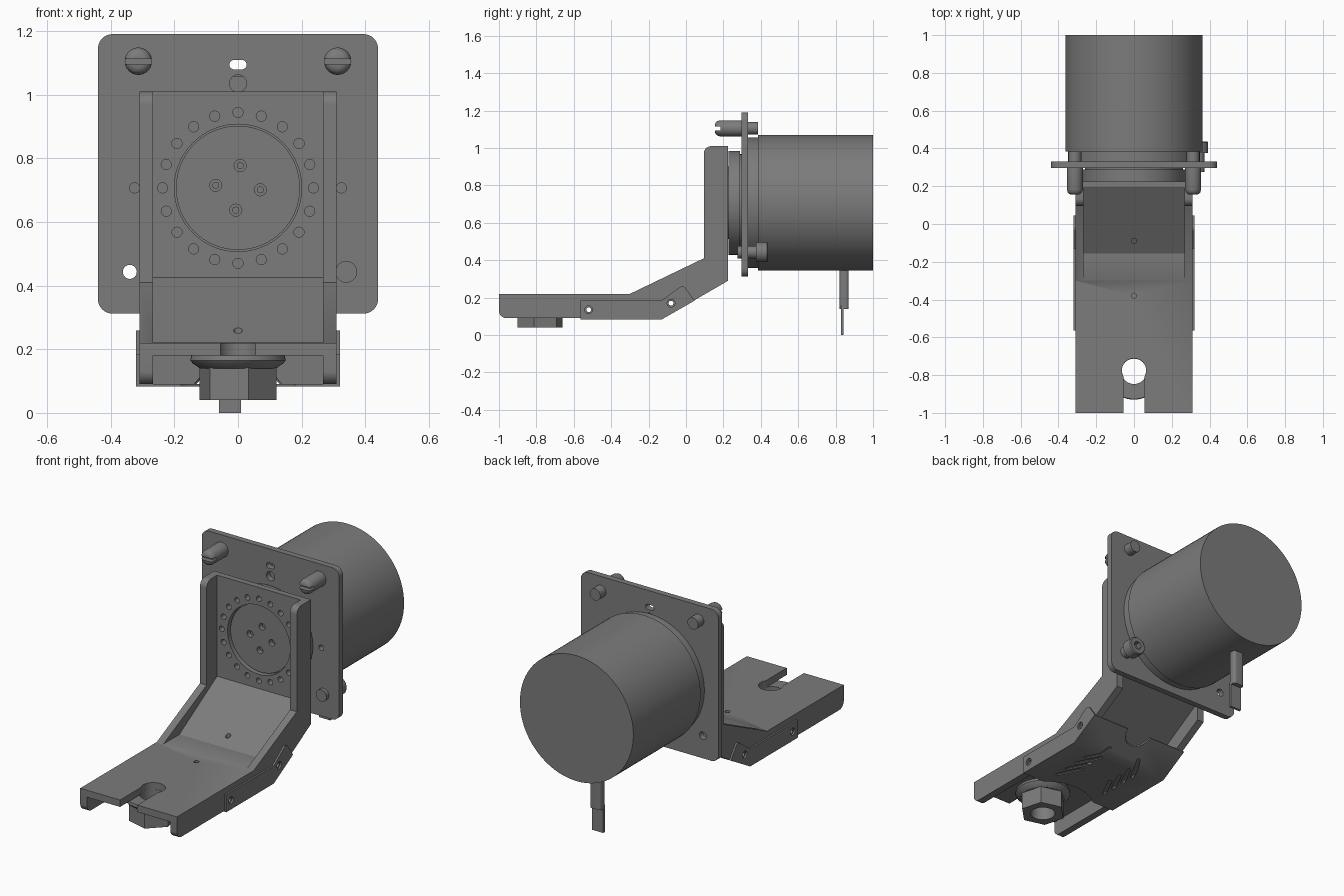
import bpy, bmesh
from math import sin, cos, pi, radians
from mathutils import Vector

if "Cube" in bpy.data.objects:
    bpy.data.objects.remove(bpy.data.objects["Cube"])

MZ = 0.707  # motor axis height
dark = bpy.data.materials.new("dark_grey")
dark.diffuse_color = (0.2, 0.2, 0.2, 1)
dark.use_nodes = True
dark.node_tree.nodes["Principled BSDF"].inputs["Base Color"].default_value = dark.diffuse_color


def circle(u, v, r, n=32, start=0.0):
    return [(u + r * cos(start + 2 * pi * i / n), v + r * sin(start + 2 * pi * i / n)) for i in range(n)]


def stadium(u, v, half, r, ang=0.0):
    out = []
    for side in (0, 1):
        a0 = ang + side * pi
        for i in range(9):
            a = a0 - pi / 2 + pi * i / 8
            out.append((u + half * cos(a0) + r * cos(a), v + half * sin(a0) + r * sin(a)))
    return out


def fillet(pts, seg=8):
    """Polygon of (u, v) or (u, v, radius); corners with a radius are rounded."""
    out = []
    for i, p in enumerate(pts):
        c = Vector(p[:2])
        if len(p) == 2:
            out.append(tuple(c))
            continue
        a = (Vector(pts[i - 1][:2]) - c).normalized()
        b = (Vector(pts[(i + 1) % len(pts)][:2]) - c).normalized()
        half = a.angle(b) / 2
        mid = c + (a + b).normalized() * p[2] / sin(half)
        s = c + a * p[2] / (sin(half) / cos(half)) - mid
        e = c + b * p[2] / (sin(half) / cos(half)) - mid
        for k in range(seg + 1):
            d = (s * (1 - k / seg) + e * (k / seg)).normalized() * p[2]
            out.append(tuple(mid + d))
    return out


def prism(axis, pts, lo, hi):
    return (axis, [(lo, pts), (hi, pts)])


def turned(axis, u, v, profile, n=48):
    return (axis, [(p, circle(u, v, r, n)) for p, r in profile])


def solid(name, parts, cuts=None):
    bm = bmesh.new()
    for axis, levels in parts:
        rings = []
        for p, pts in levels:
            put = {'x': lambda u, v: (p, u, v), 'y': lambda u, v: (u, p, v), 'z': lambda u, v: (u, v, p)}[axis]
            rings.append([bm.verts.new(put(*q)) for q in pts])
        bm.faces.new(rings[0][::-1])
        bm.faces.new(rings[-1])
        for a, b in zip(rings, rings[1:]):
            for i in range(len(a)):
                j = (i + 1) % len(a)
                bm.faces.new((a[i], a[j], b[j], b[i]))
    bmesh.ops.recalc_face_normals(bm, faces=bm.faces)
    me = bpy.data.meshes.new(name)
    bm.to_mesh(me)
    bm.free()
    me.materials.append(dark)
    ob = bpy.data.objects.new(name, me)
    bpy.context.collection.objects.link(ob)
    # each group of cutters is subtracted, then removed
    for group in cuts or []:
        cutter = solid(name + "_cutter", group)
        cutter.hide_render = True
        m = ob.modifiers.new("cut", 'BOOLEAN')
        m.operation, m.solver, m.object = 'DIFFERENCE', 'EXACT', cutter
        bpy.context.view_layer.objects.active = ob
        bpy.ops.object.modifier_apply(modifier=m.name)
        bpy.data.objects.remove(cutter)
    bpy.ops.object.select_all(action='DESELECT')
    ob.select_set(True)
    bpy.context.view_layer.objects.active = ob
    bpy.ops.object.shade_smooth_by_angle(angle=radians(30))
    return ob


# Bent channel bracket: side profile, hollowed above and below the web
outline = fillet([(-1, 0.09, 0.04), (-1, 0.22), (-0.3, 0.22), (0.095, 0.41), (0.095, 1.01, 0.04),
                  (0.225, 1.01), (0.225, 0.29), (-0.12, 0.09)])
upper = [(-0.155, 0.22), (0.19, 0.425), (0.19, 1.2), (-0.5, 1.2), (-0.5, 0.221)]
lower = [(-1.1, 0.18), (-0.145, 0.18), (0.23, 0.403), (0.23, 0), (-1.1, 0)]
keyhole = [(-0.055, -1.1), (0.055, -1.1), (0.055, -0.808)] + \
          [(0.064 * cos(a * pi / 16), -0.775 + 0.064 * sin(a * pi / 16)) for a in range(-2, 19)] + [(-0.055, -0.808)]
bolt_ring = [prism('y', circle(0.237 * cos(i * pi / 10), MZ + 0.237 * sin(i * pi / 10), 0.016, 16), 0.1, 0.3)
             for i in range(20)]
tab_holes = [(-0.52, 0.135), (-0.08, 0.17)]
solid("bracket", [prism('x', outline, -0.31, 0.31)], [
    [prism('x', upper, -0.267, 0.267)],
    [prism('x', lower, -0.267, 0.267)],
    [prism('y', circle(0, MZ, 0.2, 64), 0.1, 0.3)] + bolt_ring,
    [prism('z', keyhole, 0.15, 0.3)] + [prism('z', circle(0, y, 0.014, 16), 0.1, 0.4) for y in (-0.09, -0.38)],
    [prism('x', circle(y, z, 0.013, 16), s * 0.25, s * 0.4) for y, z in tab_holes for s in (-1, 1)],
])

# Folded sheet cover under the bend, with side tabs and vents
sheet = [(-0.565, 0.083), (-0.13, 0.083), (0.045, 0.183), (0.041, 0.19), (-0.132, 0.09), (-0.565, 0.09)]
vents = [prism('z', stadium(s * 0.135, -0.39 + 0.08 * i, 0.07, 0.011, pi / 2 + s * 0.46), 0, 0.13)
         for s in (-1, 1) for i in range(4)]
solid("bottom_cover", [prism('x', sheet, -0.32, 0.32)],
      [[prism('z', circle(0, -0.78, 0.28, 48), 0, 0.3), prism('z', circle(0, 0.05, 0.08), 0, 0.3)] + vents])
tab = fillet([(-0.565, 0.083), (-0.565, 0.185), (-0.13, 0.185), (-0.015, 0.27, 0.025), (0.045, 0.185), (-0.13, 0.083)])
for side, s in (("right", 1), ("left", -1)):
    solid("cover_tab_" + side, [prism('x', tab, s * 0.31, s * 0.32)],
          [[prism('x', circle(y, z, 0.021, 20), s * 0.25, s * 0.4) for y, z in tab_holes]])

# Flange nut under the slotted end
hexagon = circle(0, -0.78, 0.125, 6, -pi / 12)
solid("nut_hex", [prism('z', hexagon, 0.04, 0.17)], [[prism('z', circle(0, -0.78, 0.067), 0, 0.3)]])
solid("nut_flange", [turned('z', 0, -0.78, [(0.14, 0.12), (0.155, 0.142), (0.165, 0.15), (0.18, 0.147)])],
      [[prism('z', circle(0, -0.78, 0.067), 0, 0.3)]])

# Mounting plate
corners = [(-0.44, 0.312, 0.045), (0.44, 0.312, 0.045), (0.44, 1.19, 0.045), (-0.44, 1.19, 0.045)]
solid("mounting_plate", [prism('y', fillet(corners), 0.297, 0.332)], [
    [prism('y', stadium(0, 1.094, 0.012, 0.015), 0.2, 0.4),
     prism('y', circle(0, 1.035, 0.027, 24), 0.2, 0.4),
     prism('y', circle(-0.34, 0.443, 0.022, 24), 0.2, 0.4)] +
    [prism('y', circle(x, MZ, 0.016, 16), 0.2, 0.4) for x in (-0.325, 0.325)]])

# Output disc with four screw holes, and its neck
disc_holes = [(0.007, 0.07), (-0.07, 0.008), (0.07, -0.006), (-0.007, -0.07)]
solid("output_disc", [turned('y', 0, MZ, [(0.21, 0.195), (0.226, 0.195), (0.226, 0.278), (0.288, 0.278)], 64)],
      [[prism('y', circle(x, MZ + z, 0.019, 20), 0.1, 0.25) for x, z in disc_holes]])
for i, (x, z) in enumerate(disc_holes):
    solid("disc_screw_%d" % i, [prism('y', circle(x, MZ + z, 0.011, 16), 0.228, 0.255)])
solid("output_neck", [turned('y', 0, MZ, [(0.285, 0.26), (0.3, 0.26)], 64)])

# Motor body with front step
solid("motor_body", [turned('y', 0, MZ, [(0.33, 0.35), (0.385, 0.35), (0.385, 0.363), (1.0, 0.363)], 96)])

# Motor cable: sheath and flat ribbon
solid("cable_sheath", [prism('z', fillet([(-0.06, 0.822, 0.015), (0.01, 0.822, 0.015), (0.01, 0.87, 0.015),
                                          (-0.06, 0.87, 0.015)], 4), 0.14, 0.38)])
solid("cable_ribbon", [prism('z', [(-0.06, 0.828), (0.01, 0.828), (0.01, 0.843), (-0.06, 0.843)], 0, 0.16)])

# Slotted screws at the top corners
for side, x in (("right", 0.313), ("left", -0.313)):
    solid("slotted_screw_" + side,
          [turned('y', x, 1.105, [(0.155, 0.02), (0.159, 0.031), (0.168, 0.039), (0.182, 0.043), (0.3, 0.043),
                                  (0.3, 0.034), (0.385, 0.034)], 32)],
          [[prism('y', [(x - 0.1, 1.094), (x + 0.1, 1.094), (x + 0.1, 1.114), (x - 0.1, 1.114)], 0.1, 0.185)]])

# Socket bolt at the lower right corner
solid("socket_bolt", [turned('y', 0.34, 0.443, [(0.275, 0.034), (0.375, 0.034), (0.375, 0.053), (0.432, 0.053),
                                                (0.438, 0.048)], 32)],
      [[prism('y', circle(0.34, 0.443, 0.026, 6), 0.405, 0.5)]])
